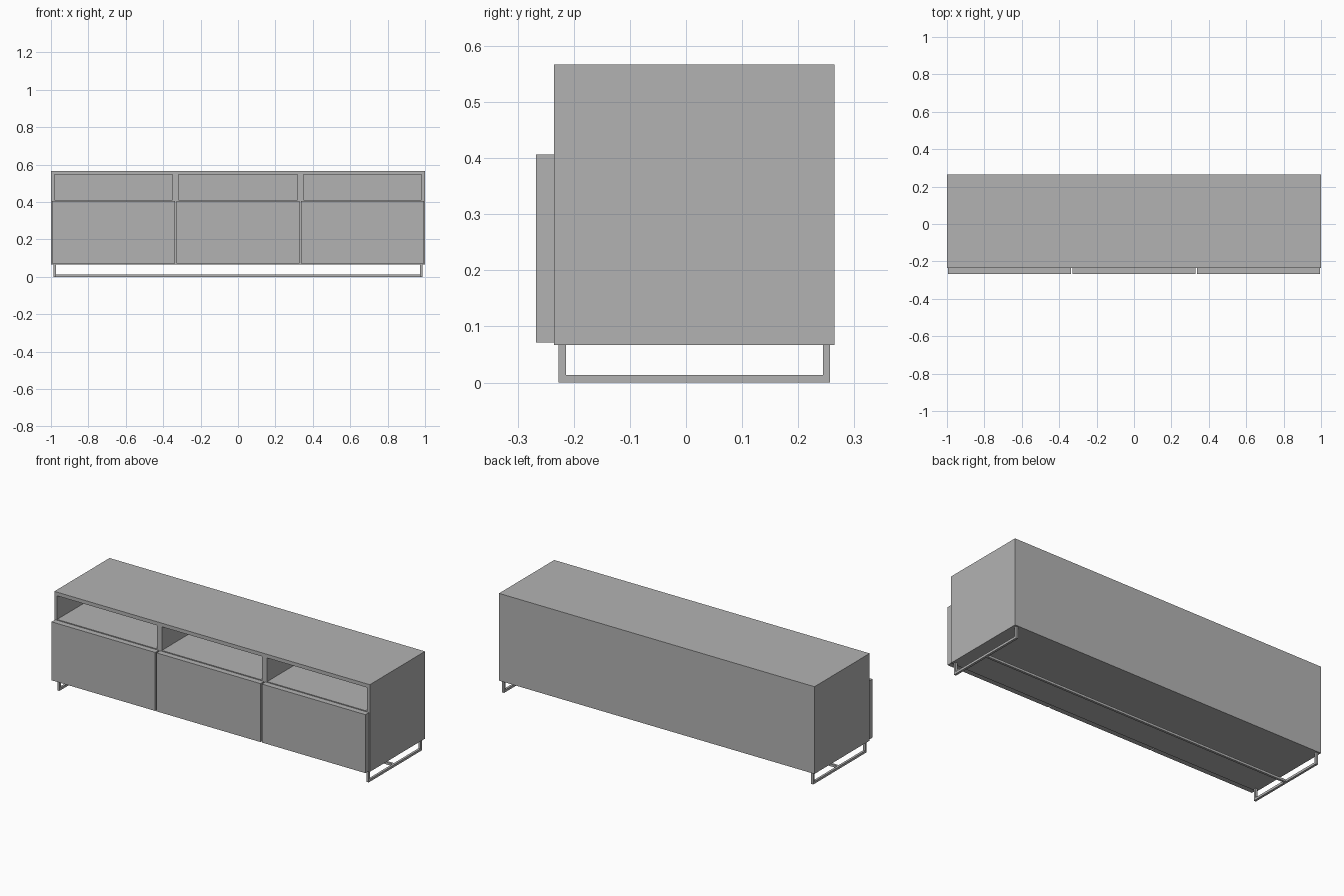
import bpy
import bmesh
from mathutils import Matrix, Vector

cube = bpy.data.objects.get("Cube")
if cube:
    bpy.data.objects.remove(cube, do_unlink=True)

grey = bpy.data.materials.new("plain grey")
grey.use_nodes = True
grey.diffuse_color = (0.45, 0.45, 0.45, 1)
grey.node_tree.nodes["Principled BSDF"].inputs["Base Color"].default_value = (0.45, 0.45, 0.45, 1)


def box(name, low, high):
    """Box between two opposite corners."""
    low, high = Vector(low), Vector(high)
    bm = bmesh.new()
    bmesh.ops.create_cube(bm, size=1, matrix=Matrix.Translation((low + high) / 2)
                          @ Matrix.Diagonal((*(high - low), 1)))
    mesh = bpy.data.meshes.new(name)
    bm.to_mesh(mesh)
    bm.free()
    mesh.materials.append(grey)
    obj = bpy.data.objects.new(name, mesh)
    bpy.context.collection.objects.link(obj)
    return obj


FRONT, BACK, BASE, TOP = -0.235, 0.265, 0.067, 0.567

# Cabinet body with three open niches along the top
body = box("cabinet_body", (-1, FRONT, BASE), (1, BACK, TOP))
bpy.context.view_layer.objects.active = body
for side, x0, x1 in (("right", -0.982, -0.35), ("middle", -0.318, 0.318), ("left", 0.35, 0.982)):
    cutter = box(side + "_niche_cutter", (x0, FRONT - 0.1, 0.411), (x1, BACK - 0.018, 0.546))
    cutter.hide_render = True
    cut = body.modifiers.new(side + "_niche", "BOOLEAN")
    cut.operation, cut.solver, cut.object = "DIFFERENCE", "EXACT", cutter
    bpy.ops.object.modifier_apply(modifier=cut.name)
    bpy.data.objects.remove(cutter, do_unlink=True)

# Three overlay doors
for side, x0, x1 in (("right", -0.995, -0.338), ("middle", -0.33, 0.33), ("left", 0.338, 0.995)):
    box(side + "_door", (x0, -0.267, 0.071), (x1, FRONT, 0.406))

# Sled legs at each end, joined by a floor rail
BAR = 0.013
LEG_FRONT, LEG_BACK = -0.227, 0.257
for side, x in (("right", -0.987), ("left", 0.987 - BAR)):
    box(side + "_foot_bar", (x, LEG_FRONT, 0), (x + BAR, LEG_BACK, BAR))
    for end, y in (("front", LEG_FRONT), ("back", LEG_BACK - BAR)):
        box(f"{side}_{end}_leg", (x, y, BAR), (x + BAR, y + BAR, BASE))
box("floor_rail", (BAR - 0.987, 0.015 - BAR / 2, 0), (0.987 - BAR, 0.015 + BAR / 2, BAR))
